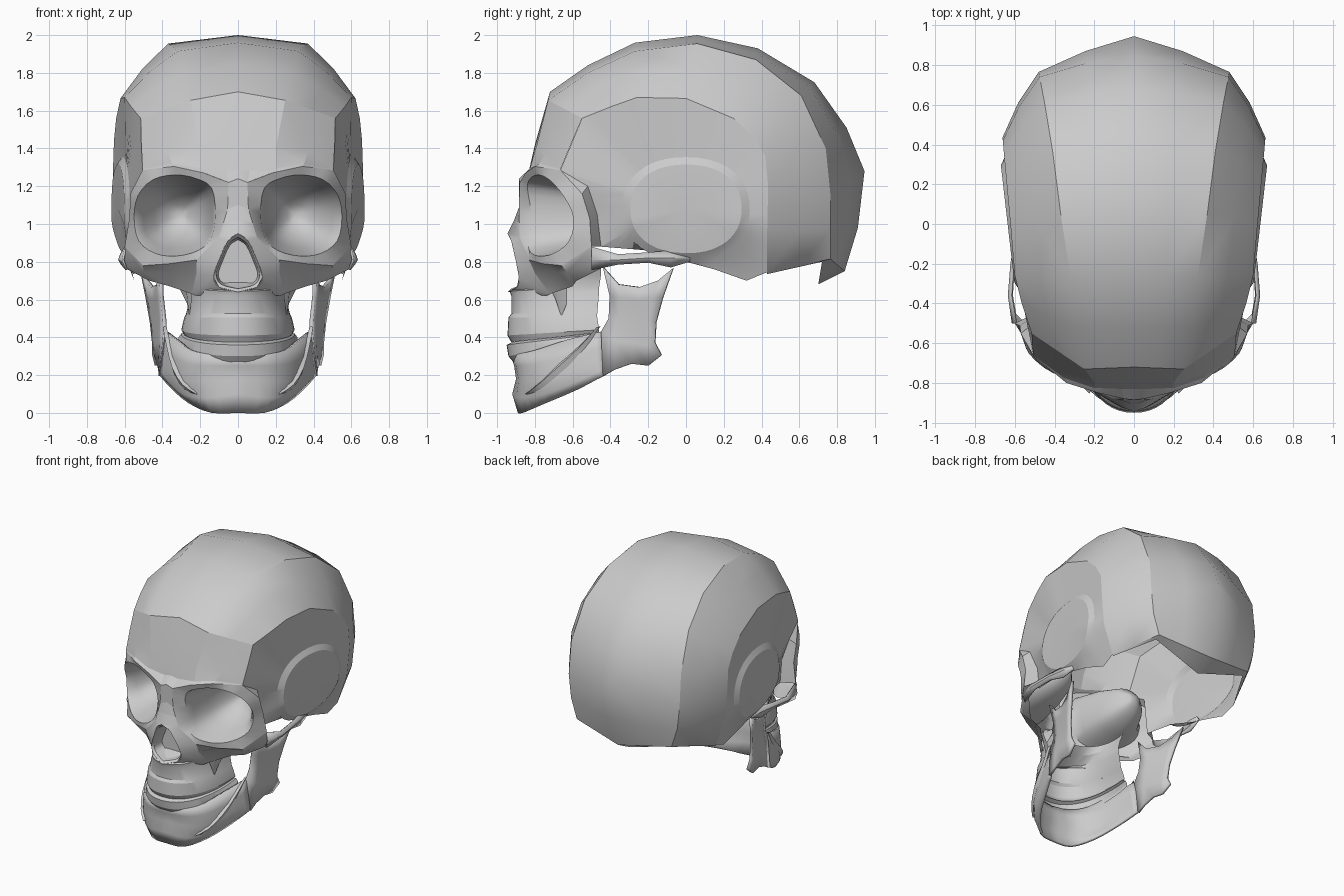
import bpy, bmesh, math
from mathutils import Vector as V


def lerp(a, b, t):
    return V(a).lerp(V(b), t)


# Smooth curve through points (closed or open), n steps per span
def spline(pts, n, closed=False):
    p = [V(q) for q in pts]
    m, out = len(p), []
    for i in range(m if closed else m - 1):
        if closed:
            a, b, c, d = (p[(i + k) % m] for k in (-1, 0, 1, 2))
        else:
            a, b, c, d = p[max(i - 1, 0)], p[i], p[i + 1], p[min(i + 2, m - 1)]
        for k in range(n):
            t = k / n
            out.append(.5 * (2 * b + (c - a) * t + (2 * a - 5 * b + 4 * c - d) * t * t
                             + (3 * b - a - 3 * c + d) * t ** 3))
    return out if closed else out + [p[-1]]


# Loft a half surface through rows of points, then mirror it across x = 0
def loft(name, rows, closed=False, thick=0.0, angle=28):
    bm = bmesh.new()
    grid = [[bm.verts.new(p) for p in row] for row in rows]
    n = len(rows[0])
    for r0, r1 in zip(grid, grid[1:]):
        for i in range(n if closed else n - 1):
            j = (i + 1) % n
            bm.faces.new((r0[i], r0[j], r1[j], r1[i]))
    bmesh.ops.remove_doubles(bm, verts=bm.verts, dist=1e-4)
    bmesh.ops.recalc_face_normals(bm, faces=bm.faces)
    out = sum(f.normal.dot(f.calc_center_median() - V((0, 0, 1))) * f.calc_area() for f in bm.faces)
    if out < 0:
        bmesh.ops.reverse_faces(bm, faces=bm.faces)
    me = bpy.data.meshes.new(name)
    bm.to_mesh(me)
    bm.free()
    ob = bpy.data.objects.new(name, me)
    bpy.context.collection.objects.link(ob)
    bpy.ops.object.select_all(action='DESELECT')
    ob.select_set(True)
    bpy.context.view_layer.objects.active = ob
    bpy.ops.object.shade_smooth_by_angle(angle=math.radians(angle))
    ob.modifiers.new("mirror", 'MIRROR').merge_threshold = 0.002
    if thick:
        ob.modifiers.new("thickness", 'SOLIDIFY').thickness = thick


# Cranium: midline, crest line and temple line from forehead to nape
midline = [(0, y, z) for y, z in [
    (-.72, 1.70), (-.52, 1.84), (-.27, 1.96), (.06, 2.0), (.38, 1.93), (.68, 1.75),
    (.85, 1.51), (.945, 1.28), (.91, .98), (.84, .75), (.70, .68)]]
crest = [(.25, -.73, 1.655), (.29, -.52, 1.80), (.32, -.27, 1.915), (.37, .06, 1.955),
         (.41, .37, 1.87), (.45, .61, 1.68), (.475, .74, 1.40), (.48, .765, 1.15),
         (.46, .765, .97), (.41, .765, .815), (.40, .72, .80)]
temple = [(.515, -.55, 1.56), (.565, -.40, 1.62), (.60, -.26, 1.67), (.622, 0, 1.665),
          (.645, .25, 1.56), (.655, .36, 1.46), (.66, .42, 1.36), (.662, .435, 1.2),
          (.64, .43, .97), (.56, .43, .745), (.555, .43, .735)]


def between(r0, r1, bulge, first):
    row = []
    for i, (a, b) in enumerate(zip(r0, r1)):
        p = lerp(a, b, .5)
        off = (p - V((0, 0, 1.1))).normalized() * bulge
        row.append(p + off if first <= i < 9 else p)
    return row


loft("cranium", [midline, between(midline, crest, .016, 5), crest,
                 between(crest, temple, .016, 1), temple], angle=30)

# Temporal wall with raised oval plate
outline = temple[:10] + [(.55, .32, .70), (.565, .15, .76), (.56, 0, .80), (.53, -.20, .86),
                         (.50, -.45, .88), (.50, -.47, 1.05), (.53, -.52, 1.20), (.505, -.665, 1.285)]
dense = [lerp(p, q, k / 3) for p, q in zip(outline, outline[1:] + outline[:1]) for k in range(3)]


def oval(ry, rz, raise_x):
    pts = []
    for p in dense:
        t = math.atan2(p.z - 1.08, p.y)
        c, s = math.cos(t), math.sin(t)
        y = ry * math.copysign(abs(c) ** .9, c)
        z = 1.08 + rz * math.copysign(abs(s) ** .9, s)
        pts.append(V((.612 + .115 * y - .2 * max(0, 1 - z) + raise_x, y, z)))
    return pts


loft("temporal_wall", [dense, oval(.338, .274, 0), oval(.295, .235, .024),
                       [V((.636, 0, 1.08))] * len(dense)], closed=True, angle=20)

# Eye socket: face ring, rim, then a bowl narrowing to the back
face_ring = [(.05, -.88, 1.22), (.18, -.85, 1.27), (.34, -.80, 1.305), (.505, -.665, 1.285),
             (.57, -.55, 1.16), (.575, -.51, 1.03), (.60, -.50, .88), (.50, -.66, .78),
             (.36, -.76, .79), (.22, -.83, .81), (.10, -.88, .93), (.055, -.885, 1.08)]
rim = [(.14, -.84, 1.19), (.22, -.825, 1.24), (.33, -.785, 1.26), (.45, -.725, 1.235),
       (.53, -.65, 1.15), (.55, -.595, 1.03), (.525, -.62, .91), (.44, -.70, .845),
       (.33, -.78, .83), (.21, -.83, .86), (.14, -.83, .93), (.12, -.82, 1.06)]
edge = [lerp(p, q, k / 3) for p, q in zip(face_ring, face_ring[1:] + face_ring[:1]) for k in range(3)]
rim = spline(rim, 3, True)


def socket(shrink, flat, depth):
    pts = []
    for p in rim:
        q = lerp(p, (.31, 0, 1.05), shrink)
        pts.append(V((q.x, p.y * (1 - flat) + depth * flat, q.z)))
    return pts


loft("eye_socket", [edge, rim, socket(.07, .3, -.56), socket(.2, .75, -.53), socket(.45, 1, -.44),
                    socket(.75, 1, -.375), [V((.30, -.35, 1.05))] * 36], closed=True, angle=32)

# Forehead down to the brow
brow = [(0, -.885, 1.24)] + face_ring[:4]
loft("forehead", [
    [midline[0], lerp(midline[0], crest[0], .5), crest[0], lerp(crest[0], temple[0], .5), temple[0]],
    [(0, -.80, 1.42), (.10, -.80, 1.41), (.20, -.795, 1.40), (.37, -.74, 1.38), (.512, -.61, 1.42)],
    [(0, -.83, 1.29), (.06, -.83, 1.28), (.20, -.825, 1.295), (.35, -.775, 1.32), (.505, -.664, 1.29)],
    brow], angle=12)

# Outer post of the eye, running back to the temporal wall
loft("eye_post", [face_ring[3:7], [outline[-1], outline[-2], outline[-3], outline[-4]]])

# Nose bridge
loft("nose_bridge", [
    [brow[0], face_ring[0]],
    [(0, -.88, 1.10), face_ring[11]],
    [(0, -.91, 1.02), lerp(face_ring[11], face_ring[10], .5)],
    [(0, -.945, .95), face_ring[10]]], angle=15)

# Nose opening with its lip, and the bone beside it
nose = [(0, -.945, .95), (.055, -.925, .91), (.105, -.90, .80), (.13, -.885, .72),
        (.10, -.895, .665), (0, -.945, .64)]
cheek = [(.62, -.44, .80), (.50, -.63, .745), (.355, -.68, .745), (.22, -.80, .74)]
fine = spline(nose, 3)
loft("nose_opening", [fine] + [[(x * s, y * (1 - f) - .79 * f, .785 + (z - .785) * s) for x, y, z in fine]
                               for s, f in ((.88, .12), (.80, 1), (0, 1))], angle=40)
loft("nose_side", [
    [nose[0], face_ring[10]], [nose[1], face_ring[10]], [nose[2], face_ring[9]],
    [nose[3], cheek[3]], [nose[4], (.245, -.72, .63)], [nose[5], (.225, -.74, .62)]], angle=35)

# Cheekbone under the eye, with its lower process
loft("cheekbone", [
    face_ring[6:10], cheek,
    [(.595, -.45, .765), (.47, -.58, .70), (.36, -.60, .67), (.245, -.72, .63)]], angle=35)
loft("cheek_process", [
    [(.24, -.73, .68), (.28, -.69, .70), (.32, -.63, .68)],
    [(.245, -.69, .60), (.258, -.66, .51), (.27, -.63, .58)]])

# Cheek arch reaching back to the ear
loft("cheek_arch", [[(xa, y, za), (xb, y, zb), (xc, y, zc)] for y, xa, za, xb, zb, xc, zc in [
    (-.50, .60, .88, .615, .81, .595, .755),
    (-.36, .625, .84, .635, .81, .62, .785),
    (-.20, .612, .85, .622, .82, .61, .795),
    (-.08, .59, .86, .603, .82, .595, .77),
    (.02, .57, .84, .59, .82, .58, .80)]], thick=.012)


# Curved dental arch section: height, front, half width, back, rise to the back
def arch(z, yf, w, yb, rise):
    pts = []
    for i in range(15):
        t = math.pi / 2 * i / 14
        c = max(0.0, math.cos(t)) ** .9
        pts.append((w * math.sin(t) ** .9, yb + (yf - yb) * c, z + rise * (1 - c)))
    return pts


# Upper jaw and tooth bands
loft("upper_jaw", [arch(*s) for s in [
    (.74, -.72, .28, -.45, .06), (.69, -.79, .25, -.45, .04), (.645, -.935, .24, -.46, .02),
    (.62, -.925, .245, -.46, .02), (.525, -.925, .275, -.47, 0), (.505, -.94, .285, -.47, 0),
    (.41, -.945, .30, -.46, .03), (.375, -.925, .29, -.46, .05)]], angle=24)
loft("lower_teeth", [arch(*s) for s in [
    (.375, -.92, .28, -.46, .05), (.36, -.95, .30, -.45, .06), (.30, -.94, .315, -.45, .10),
    (.27, -.915, .315, -.45, .11)]], angle=24)

# Lower jaw body from chin to jaw branch
chin = [
    [(0, -.925, .30), (0, -.91, .25), (0, -.90, .18), (0, -.92, .10), (0, -.89, 0)],
    [(.15, -.895, .31), (.155, -.885, .25), (.165, -.87, .17), (.17, -.875, .08), (.14, -.865, 0)],
    [(.255, -.79, .335), (.27, -.785, .26), (.285, -.77, .17), (.29, -.75, .10), (.26, -.745, .05)],
    [(.33, -.62, .39), (.35, -.62, .30), (.36, -.60, .22), (.37, -.57, .17), (.35, -.57, .125)],
    [(.385, -.45, .43), (.398, -.44, .35), (.406, -.44, .28), (.412, -.44, .23), (.413, -.44, .195)]]
loft("lower_jaw", list(zip(*[spline(line, 3) for line in zip(*chin)])), thick=.02, angle=32)

# Crescent ridge along the jaw side
ridge = [(.388, -.46, .455), (.366, -.56, .34), (.337, -.675, .235), (.285, -.77, .15), (.215, -.84, .10)]
loft("jaw_ridge", [[V(p) + V((-.008, .01, w)), V(p) + V((.01, -.012, 0)), V(p) + V((0, 0, -w))]
                   for p, w in zip(spline(ridge, 2), (.003, .02, .03, .033, .033, .03, .025, .014, .002))])

# Jaw branch with notch, rear joint and corner, turning inward at the front
branch = [
    [(-.44, .77), (-.36, .68), (-.25, .665), (-.15, .70), (-.07, .765)],
    [(-.405, .62), (-.35, .61), (-.26, .60), (-.18, .61), (-.125, .61)],
    [(-.41, .50), (-.35, .50), (-.27, .50), (-.20, .49), (-.16, .48)],
    [(-.45, .43), (-.37, .38), (-.29, .37), (-.22, .36), (-.165, .37)],
    [(-.44, .195), (-.38, .23), (-.29, .26), (-.20, .25), (-.13, .305)]]
loft("jaw_branch", [[(.43 + .28 * min(1, (z - .1) / .4) * (y + .3) + .1 * max(0, z - .5), y, z)
                     for y, z in row] for row in branch], thick=.02)
